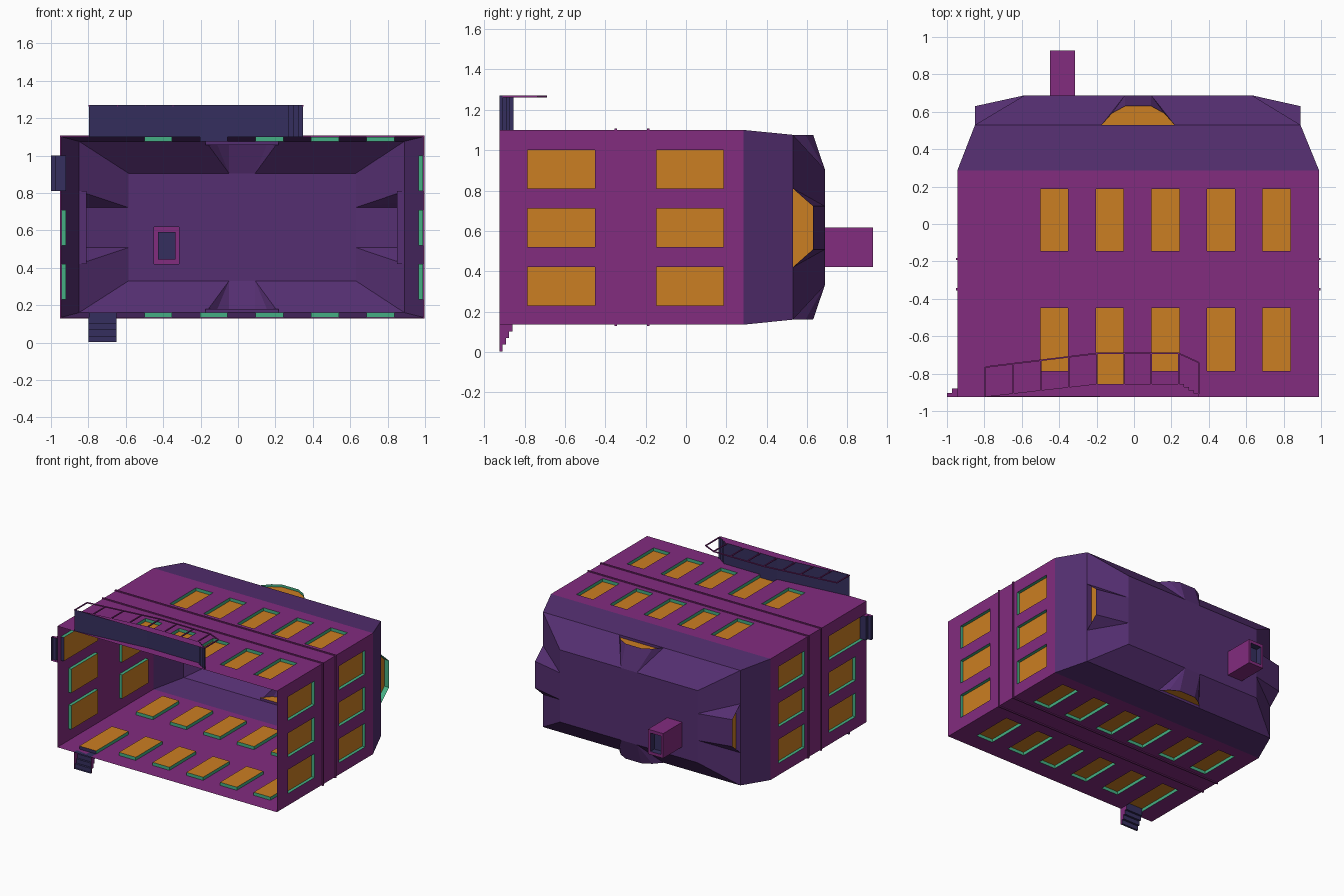
import bpy, bmesh
from mathutils import Vector

if "Cube" in bpy.data.objects:
    bpy.data.objects.remove(bpy.data.objects["Cube"])

def mat(name, r, g, b):
    m = bpy.data.materials.new(name)
    m.diffuse_color = (r, g, b, 1)
    m.use_nodes = True
    m.node_tree.nodes["Principled BSDF"].inputs["Base Color"].default_value = m.diffuse_color
    return m

MATS = [mat("purple_wall", .225, .025, .212), mat("violet_roof", .09, .028, .165),
        mat("orange_glass", .60, .21, .016), mat("teal_frame", .06, .43, .23),
        mat("navy_step", .036, .028, .112)]
WALL, ROOF, GLASS, FRAME, NAVY = range(5)

def build(name, polys, merge=True):
    """polys: list of (points, material index)"""
    bm = bmesh.new()
    for pts, mi in polys:
        f = bm.faces.new([bm.verts.new(p) for p in pts])
        f.material_index = mi
    if merge:
        bmesh.ops.remove_doubles(bm, verts=bm.verts, dist=1e-4)
    bmesh.ops.recalc_face_normals(bm, faces=bm.faces)
    me = bpy.data.meshes.new(name)
    bm.to_mesh(me)
    bm.free()
    for m in MATS:
        me.materials.append(m)
    ob = bpy.data.objects.new(name, me)
    bpy.context.collection.objects.link(ob)
    return ob

def box(a, b, mi):
    (x0, y0, z0), (x1, y1, z1) = a, b
    v = [(x, y, z) for x in (x0, x1) for y in (y0, y1) for z in (z0, z1)]
    quads = [(0, 1, 3, 2), (4, 6, 7, 5), (0, 4, 5, 1), (2, 3, 7, 6), (0, 2, 6, 4), (1, 5, 7, 3)]
    return [([v[i] for i in q], mi) for q in quads]

X0, X1, Z0, Z1 = -.945, .99, .135, 1.10
YB, YE, YM, YT = -.925, .285, .53, .688
LOW, UPP = (-.785, -.45), (-.145, .187)

# Walls: grid of faces around recessed openings
def wall(put, u0, u1, openings):
    out = []
    us = sorted({u0, u1, *[v for o in openings for v in o[:2]]})
    ys = sorted({YB, YE, *[v for o in openings for v in o[2:]]})
    for a, b in zip(us, us[1:]):
        for c, d in zip(ys, ys[1:]):
            mu, my = (a + b) / 2, (c + d) / 2
            if not any(o[0] < mu < o[1] and o[2] < my < o[3] for o in openings):
                out.append(([put(a, c, 0), put(b, c, 0), put(b, d, 0), put(a, d, 0)], WALL))
    for a, b, c, d in openings:
        ring = [(a, c), (b, c), (b, d), (a, d)]
        out.append(([put(u, y, .025) for u, y in ring], GLASS))
        for i in range(4):
            p, q = ring[i], ring[(i + 1) % 4]
            door_sill = i == 0 and c < -.8
            out.append(([put(*p, 0), put(*q, 0), put(*q, .025), put(*p, .025)],
                        NAVY if door_sill else FRAME))
    return out

def rows(starts, width, door=None, sill=0):
    res = []
    for i, s in enumerate(starts):
        res.append((s, s + width, sill if i == door else LOW[0], LOW[1]))
        res.append((s, s + width, *UPP))
    return res

front = [-.5 + .297 * i for i in range(5)]
side = [.23, .52, .81]
walls = wall(lambda u, y, d: (u, y, Z1 - d), X0, X1, rows(front, .148, 1, -.855))
walls += wall(lambda u, y, d: (u, y, Z0 + d), X0, X1, rows([-.797] + front, .148, 0, -.86))
walls += wall(lambda u, y, d: (X1 - d, y, u), Z0, Z1, rows(side, .19))
walls += wall(lambda u, y, d: (X0 + d, y, u), Z0, Z1, rows(side, .19, 2, -.88))
build("walls", walls)

# Thin trim bands around the walls
bands = []
for y in (-.349, -.187):
    a, b, t = y - .006, y + .006, .007
    bands += box((X0 - t, a, Z1), (X1 + t, b, Z1 + t), WALL)
    bands += box((X0 - t, a, Z0 - t), (X1 + t, b, Z0), WALL)
    bands += box((X0 - t, a, Z0), (X0, b, Z1), WALL)
    bands += box((X1, a, Z0), (X1 + t, b, Z1), WALL)
build("trim_bands", bands, False)

# Roof: steep skirt, shallow slopes split by dormers, flat top with chimney hole
def rect(x0, x1, z0, z1, y):
    return [Vector(p) for p in ((x0, y, z0), (x1, y, z0), (x1, y, z1), (x0, y, z1))]

def frame(outer, inner, mi):
    return [([outer[i], outer[(i + 1) % 4], inner[(i + 1) % 4], inner[i]], mi) for i in range(4)]

eave = rect(X0, X1, Z0, Z1, YE)
mid = rect(-.85, .89, .16, 1.076, YM)
top = rect(-.585, .63, .33, .905, YT)
CX0, CX1, CZ0, CZ1 = -.448, -.315, .42, .617
hole = rect(CX0, CX1, CZ0, CZ1, YT)
roof = frame(eave, mid, ROOF) + frame(top, hole, ROOF)
dormers = []
for i in range(4):
    l0, l1, u0, u1 = mid[i], mid[(i + 1) % 4], top[i], top[(i + 1) % 4]
    along = (l1 - l0).normalized()
    inward = Vector((-along.z, 0, along.x))      # towards the middle of the house
    long_side = i % 2 == 0
    centre, half_top, depth = (.022, .07, .02) if long_side else (.615, .107, .04)
    def at(base, s, y=None, d=0):
        axis = Vector((abs(along.x), 0, abs(along.z)))
        p = base + axis * (s - base.dot(axis)) + inward * d
        if y is not None:
            p.y = y
        return p
    sg = 1 if along.x + along.z > 0 else -1
    hs = [-.195, -.14, -half_top, half_top, .14, .195]
    ys = [YM, .592, .63, .63, .592, YM]
    arch = [at(l0, centre + sg * h, y) for h, y in zip(hs, ys)]
    back = [p + inward * depth for p in arch]
    t0, t1 = at(u0, centre - sg * half_top), at(u0, centre + sg * half_top)
    roof += [([l0, arch[0], t0, u0], ROOF), ([arch[5], l1, u1, t1], ROOF)]
    roof += [([arch[0], arch[1], t0], ROOF), ([arch[1], arch[2], t0], ROOF),
             ([arch[2], arch[3], t1, t0], ROOF),
             ([arch[3], arch[4], t1], ROOF), ([arch[4], arch[5], t1], ROOF)]
    dormers.append((back, GLASS))
    for k in range(6):
        n = (k + 1) % 6
        dormers.append(([arch[k], arch[n], back[n], back[k]], ROOF if k == 5 else FRAME))
build("roof", roof)
build("dormer_windows", dormers)

# Chimney with a dark recessed flue
YC = .928
c_top = rect(CX0, CX1, CZ0, CZ1, YC)
flue = rect(CX0 + .02, CX1 - .02, CZ0 + .025, CZ1 - .025, YC)
floor = [p - Vector((0, .05, 0)) for p in flue]
build("chimney", frame(hole, c_top, WALL) + frame(c_top, flue, WALL)
      + frame(flue, floor, NAVY) + [(floor, NAVY)])

# Steps and ramp: navy treads with purple sides
def flight(name, profile, put, w0, w1):
    polys = [([put(*p, w) for p in profile], WALL) for w in (w0, w1)]
    for p, q in zip(profile, profile[1:]):
        polys.append(([put(*p, w0), put(*q, w0), put(*q, w1), put(*p, w1)], NAVY))
    build(name, polys)

def stairs(a, b, y_top, n):
    pts = [(a, YB)]
    for k in range(n):
        y = YB + (y_top - YB) * (k + 1) / n
        pts += [(a + (b - a) * k / n, y), (a + (b - a) * (k + 1) / n, y)]
    return pts

flight("back_steps", stairs(.003, Z0, -.86, 4) + [(Z0, YB)], lambda u, y, w: (w, y, u), -.8, -.65)
flight("side_steps", stairs(-1, X0, -.88, 2) + [(X0, YB)], lambda u, y, w: (u, y, w), .81, 1.0)
ramp = [(-.797, -.922), (-.2, -.855)] + stairs(.348, .24, -.855, 4)[::-1]
flight("entrance_ramp", ramp, lambda u, y, w: (u, y, w), Z1, 1.27)

# Handrail along the ramp
path = [(-.795, -.765, -.922), (-.2, -.692, -.855), (.24, -.692, -.855), (.345, -.74, -.91)]
rail = []
R = .004
for (xa, ya, ba), (xb, yb, bb) in zip(path, path[1:]):
    bar = box((xa, -R, 1.262), (xb, R, 1.27), WALL)
    rail += [([(x, y + ya + (yb - ya) * (x - xa) / (xb - xa), z) for x, y, z in q], m) for q, m in bar]
    n = max(1, round((xb - xa) / .15))
    for k in range(n + (xb > .3)):
        t = k / n
        x = xa + (xb - xa) * t
        rail += box((x - R, ba + (bb - ba) * t, 1.262), (x + R, ya + (yb - ya) * t, 1.27), WALL)
build("handrail", rail, False)
